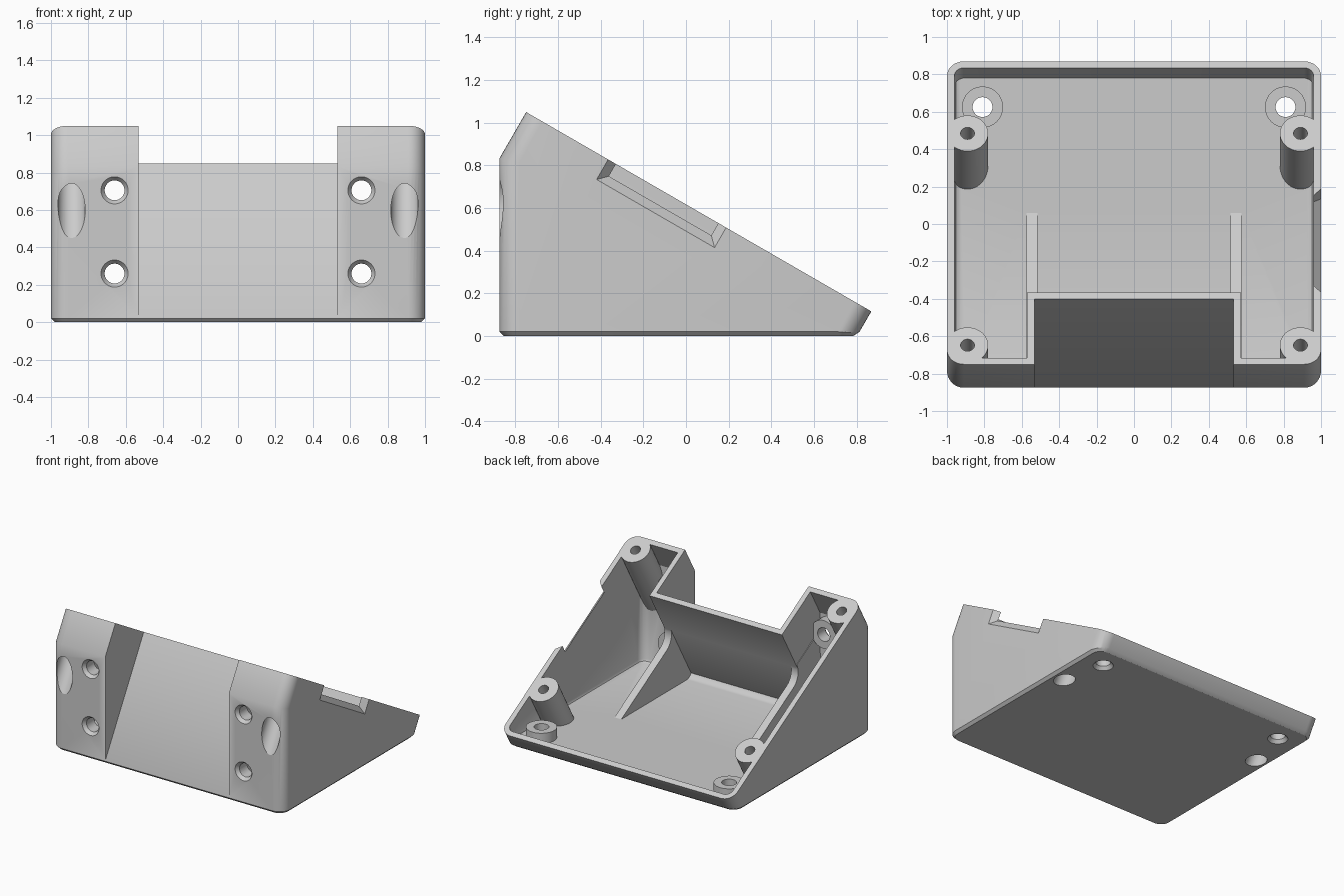
import bpy, bmesh, math
from mathutils import Matrix

old = bpy.data.objects.get("Cube")
if old:
    bpy.data.objects.remove(old, do_unlink=True)

grey = bpy.data.materials.new("plain grey")
grey.use_nodes = True
colour = (0.6, 0.6, 0.6, 1)
grey.diffuse_color = colour
grey.node_tree.nodes["Principled BSDF"].inputs["Base Color"].default_value = colour

# Frame of the sloping top: local x = x, y runs down the slope, z points out of it
FLAT = Matrix.Identity(4)
TILT = Matrix.Translation((0, -0.75, 1.05)) @ Matrix.Rotation(math.radians(-30), 4, 'X')
LENGTH = 1.87
WALL = 0.04


def finish(bm, name, matrix):
    bmesh.ops.recalc_face_normals(bm, faces=bm.faces)
    bm.transform(matrix)
    mesh = bpy.data.meshes.new(name)
    bm.to_mesh(mesh)
    bm.free()
    obj = bpy.data.objects.new(name, mesh)
    mesh.materials.append(grey)
    bpy.context.collection.objects.link(obj)
    return obj


def loft(name, levels, matrix=FLAT, steps=8):
    """Rounded rectangles (z, half_x, y0, y1, radius) joined into a solid."""
    bm = bmesh.new()
    rings = []
    for z, hx, y0, y1, r in levels:
        ring = []
        corners = ((hx - r, y1 - r), (r - hx, y1 - r), (r - hx, y0 + r), (hx - r, y0 + r))
        for q, (cx, cy) in enumerate(corners):
            for i in range(steps + 1):
                a = (q + i / steps) * math.pi / 2
                ring.append(bm.verts.new((cx + r * math.cos(a), cy + r * math.sin(a), z)))
        rings.append(ring)
    bm.faces.new(rings[0])
    bm.faces.new(rings[-1])
    n = len(rings[0])
    for a, b in zip(rings, rings[1:]):
        for i in range(n):
            j = (i + 1) % n
            bm.faces.new((a[i], a[j], b[j], b[i]))
    return finish(bm, name, matrix)


def prism(name, points, x0, x1, matrix=FLAT):
    """Profile of (y, z) points extruded along x."""
    bm = bmesh.new()
    face = bm.faces.new([bm.verts.new((x0, y, z)) for y, z in points])
    out = bmesh.ops.extrude_face_region(bm, geom=[face])
    moved = [v for v in out["geom"] if isinstance(v, bmesh.types.BMVert)]
    bmesh.ops.translate(bm, verts=moved, vec=(x1 - x0, 0, 0))
    return finish(bm, name, matrix)


def rod(name, x, y, z0, z1, r0, r1, matrix=FLAT):
    """Cylinder or cone from z0 to z1, in the given frame."""
    bm = bmesh.new()
    bmesh.ops.create_cone(bm, cap_ends=True, segments=40, radius1=r0, radius2=r1, depth=z1 - z0,
                          matrix=Matrix.Translation((x, y, (z0 + z1) / 2)))
    return finish(bm, name, matrix)


def combine(target, operation, parts):
    """Apply booleans one after another and drop the helper solids."""
    for part in parts:
        mod = target.modifiers.new("cut", 'BOOLEAN')
        mod.operation, mod.solver, mod.object = operation, 'EXACT', part
        bpy.context.view_layer.update()
        graph = bpy.context.evaluated_depsgraph_get()
        mesh = bpy.data.meshes.new_from_object(target.evaluated_get(graph))
        target.modifiers.clear()
        target.data = mesh
        bpy.data.objects.remove(part, do_unlink=True)


# Outer body: upright box with a chamfered base, trimmed by a tilted box
body = loft("wedge_enclosure", [(0, 0.98, -0.855, 0.785, 0.07), (0.02, 1, -0.875, 0.815, 0.09),
                                (1.4, 1, -0.875, 2.2, 0.09)])
combine(body, 'INTERSECT', [loft("tilted_outer", [(-2.5, 1, 0, LENGTH, 0.09),
                                                  (0, 1, 0, LENGTH, 0.09)], TILT)])

# Inner cavity, softened along the floor
inner = 1 - WALL
cavity = loft("cavity", [(WALL, inner - 0.025, -0.81, 0.82, 0.04),
                         (WALL + 0.008, inner - 0.008, -0.827, 0.9, 0.05),
                         (WALL + 0.025, inner, -0.835, 0.95, 0.06),
                         (1.6, inner, -0.835, 2.4, 0.06)])
combine(cavity, 'INTERSECT', [loft("tilted_inner", [(-2.5, inner, WALL, LENGTH - WALL, 0.05),
                                                    (0.2, inner, WALL, LENGTH - WALL, 0.05)], TILT)])

# Solids left standing in the cavity: the front recess housing first
RECESS = 0.404
solids = [prism("recess_housing", [(-0.4, -1.6), (RECESS + WALL, -1.6), (RECESS + WALL, 0.4), (-0.4, 0.4)],
                -0.572, 0.572, TILT)]
# Rounded fillet between housing and floor
fillet = [(-0.9, 0.0), (-0.745, 0.0), (-0.745, 0.038)]
fillet += [(-0.745 - 0.065 * math.sin(t), 0.105 - 0.065 * math.cos(t))
           for t in (0.4, 0.8, 1.2, 1.6, 2.0)]
solids.append(prism("floor_fillet", fillet + [(-0.9, 0.14)], -0.53, 0.53))

holes = []
for side in (-1, 1):
    # Gusset behind each recess cheek, with a rounded inner corner
    arc = [(0.56 - 0.12 * math.cos(t), -0.35 - 0.12 * math.sin(t))
           for t in [i * math.pi / 16 for i in range(9)]]
    edges = sorted((side * 0.517, side * 0.576))
    solids.append(prism("gusset", [(0.2, -1.5), (0.2, -0.35)] + arc + [(1.6, -0.47), (1.6, -1.5)],
                        edges[0], edges[1], TILT))
    # Tilted screw posts, pilot holes and deep counterbores
    for s in (0.118, 1.426):
        x = side * 0.89
        solids.append(rod("screw_post", x, s, -1.3, 0.3, 0.11, 0.11, TILT))
        holes.append(rod("pilot_hole", x, s, -0.4, 0.1, 0.037, 0.037, TILT))
        holes.append(rod("counterbore", x, s, -0.9, -0.22, 0.075, 0.072, TILT))
    # Mounting holes with bosses: one in the floor, two in the front wall
    wall = Matrix.Translation((0, -0.875, 0)) @ Matrix.Rotation(math.radians(-90), 4, 'X')
    for matrix, x, y in ((FLAT, 0.81, 0.625), (wall, 0.66, -0.705), (wall, 0.66, -0.26)):
        x *= side
        solids.append(rod("mount_boss", x, y, -0.05, 0.12, 0.11, 0.11, matrix))
        holes.append(rod("mount_hole", x, y, -0.1, 0.3, 0.053, 0.053, matrix))
        holes.append(rod("countersink", x, y, -0.01, 0.03, 0.08, 0.05, matrix))

combine(cavity, 'DIFFERENCE', solids)
combine(body, 'DIFFERENCE', [cavity])

# Open front recess
recess = prism("recess", [(-0.6, -1.6), (RECESS, -1.6), (RECESS, 0.3), (-0.6, 0.3)], -0.533, 0.533, TILT)

# Flared cable notch through the left rim: frustum along x
bm = bmesh.new()
rings = []
for x, grow in ((0.93, -0.03), (1.03, 0.075)):
    low = -0.065 - grow
    rings.append([bm.verts.new((x, s, z)) for s, z in
                  ((0.488 - grow, 0.1), (0.488 - grow, low), (1.04 + grow, low), (1.04 + grow, 0.1))])
bm.faces.new(rings[0])
bm.faces.new(rings[1])
for i in range(4):
    j = (i + 1) % 4
    bm.faces.new((rings[0][i], rings[0][j], rings[1][j], rings[1][i]))
notch = finish(bm, "notch", TILT)

combine(body, 'DIFFERENCE', [recess, notch] + holes)

# One grey colour, smooth on the curves and sharp on the edges
body.data.materials.clear()
body.data.materials.append(grey)
for poly in body.data.polygons:
    poly.material_index = 0
bpy.ops.object.select_all(action='DESELECT')
body.select_set(True)
bpy.context.view_layer.objects.active = body
bpy.ops.object.shade_smooth_by_angle(angle=math.radians(30))
